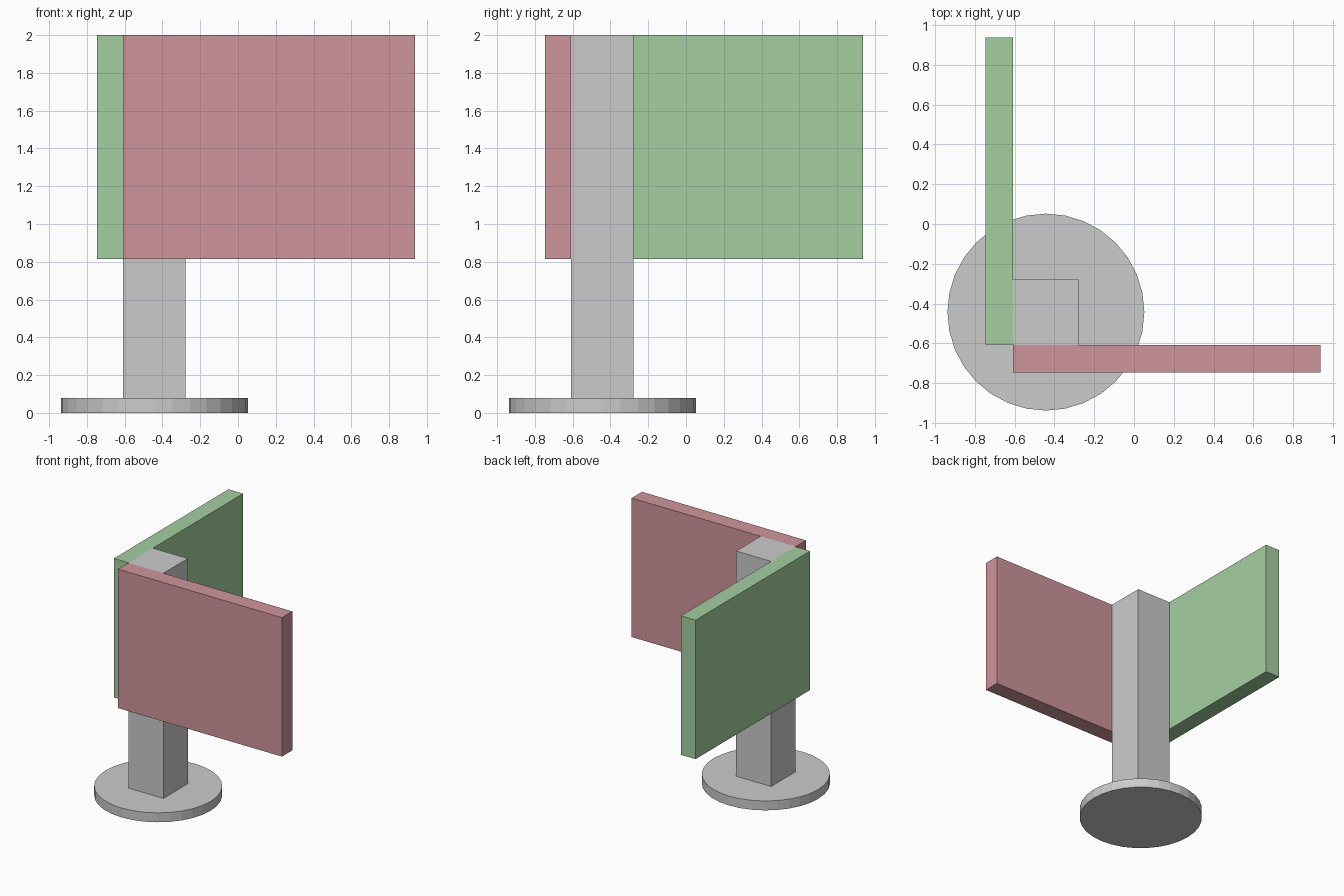
import bpy

if "Cube" in bpy.data.objects:
    bpy.data.objects.remove(bpy.data.objects["Cube"])

GREY_TOP = 2.0      # shared top of post and panels
PANEL_LOW = 0.815   # lower edge of panels
BASE_H = 0.08


def box(name, lo, hi, color=None):
    size = [b - a for a, b in zip(lo, hi)]
    centre = [(a + b) / 2 for a, b in zip(lo, hi)]
    bpy.ops.mesh.primitive_cube_add(size=1, location=centre)
    ob = bpy.context.object
    ob.name = name
    ob.scale = size
    bpy.ops.object.transform_apply(location=False, rotation=False, scale=True)
    if color:
        mat = bpy.data.materials.new(name + "_paint")
        mat.diffuse_color = color
        mat.use_nodes = True
        mat.node_tree.nodes["Principled BSDF"].inputs["Base Color"].default_value = mat.diffuse_color
        ob.data.materials.append(mat)
    return ob


# round foot
bpy.ops.mesh.primitive_cylinder_add(vertices=32, radius=0.495, depth=BASE_H,
                                    location=(-0.443, -0.443, BASE_H / 2))
bpy.context.object.name = "base_disc"

# square post
box("post", (-0.608, -0.608, BASE_H), (-0.278, -0.278, GREY_TOP))

# two sign panels on adjacent post faces
box("red_panel", (-0.608, -0.747, PANEL_LOW), (0.938, -0.608, GREY_TOP),
    (0.62, 0.30, 0.33, 1))
box("green_panel", (-0.747, -0.605, PANEL_LOW), (-0.608, 0.938, GREY_TOP),
    (0.37, 0.62, 0.35, 1))
